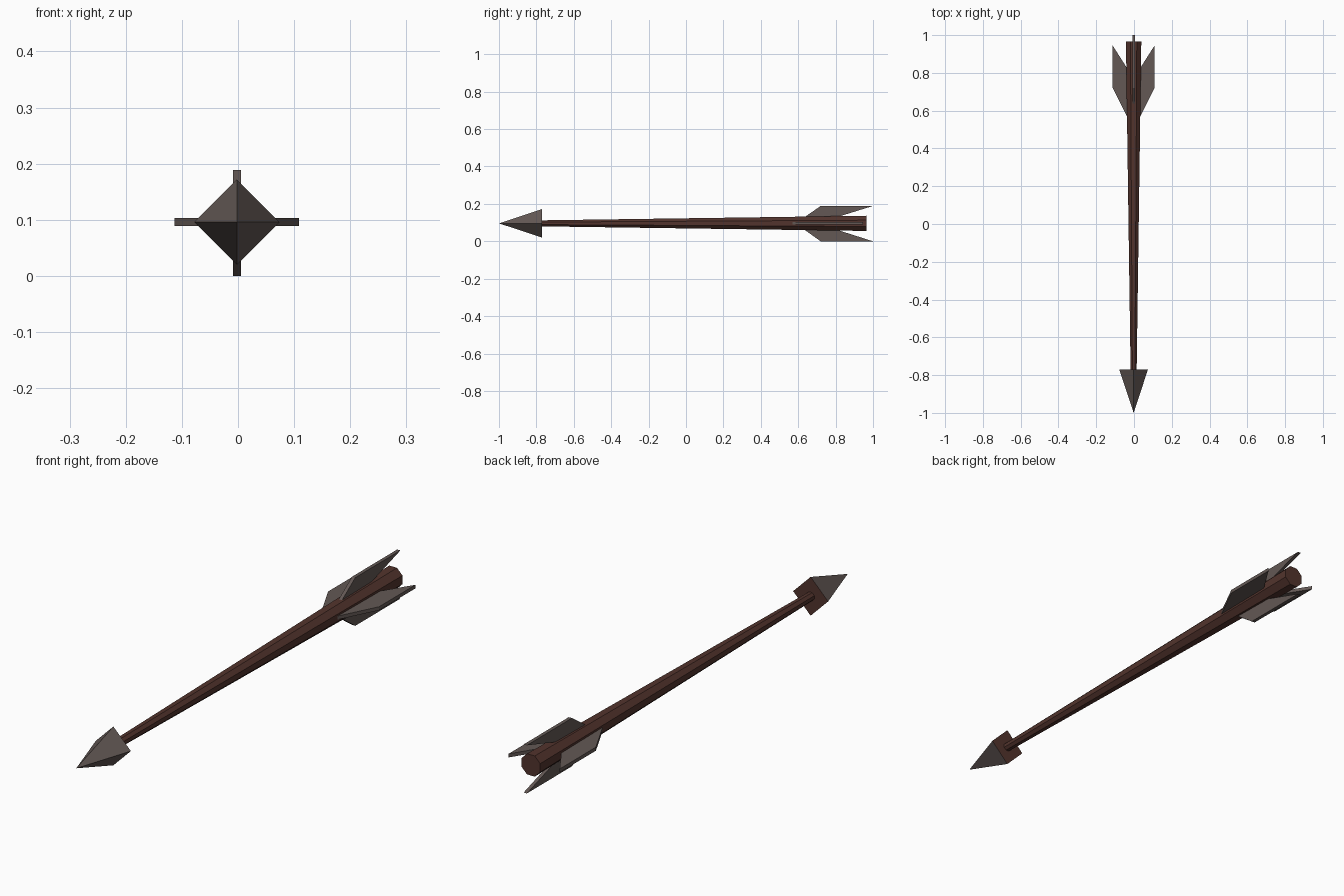
import bpy, bmesh, math
from mathutils import Matrix, Vector

if "Cube" in bpy.data.objects:
    bpy.data.objects.remove(bpy.data.objects["Cube"])

CX, CZ = -0.002, 0.096


def material(name, rgb):
    m = bpy.data.materials.new(name)
    m.diffuse_color = (*rgb, 1)
    m.use_nodes = True
    m.node_tree.nodes["Principled BSDF"].inputs["Base Color"].default_value = m.diffuse_color
    return m


wood = material("dark wood", (0.085, 0.034, 0.026))
metal = material("grey metal", (0.125, 0.098, 0.09))


def finish(bm, name, mats):
    bmesh.ops.recalc_face_normals(bm, faces=bm.faces)
    me = bpy.data.meshes.new(name)
    bm.to_mesh(me)
    bm.free()
    for m in mats:
        me.materials.append(m)
    ob = bpy.data.objects.new(name, me)
    bpy.context.collection.objects.link(ob)
    return ob


def cone(name, sides, r_front, r_back, y0, y1, spin, mats):
    bm = bmesh.new()
    mat = (Matrix.Translation((CX, (y0 + y1) / 2, CZ))
           @ Matrix.Rotation(math.radians(-90), 4, 'X')
           @ Matrix.Rotation(spin, 4, 'Z'))
    bmesh.ops.create_cone(bm, cap_ends=True, segments=sides, radius1=r_front,
                          radius2=r_back, depth=y1 - y0, matrix=mat)
    bmesh.ops.remove_doubles(bm, verts=bm.verts, dist=1e-5)
    return finish(bm, name, mats)


# tapered octagonal shaft
cone("shaft", 8, 0.017, 0.044, -0.80, 0.965, math.pi / 8, [wood])

# four sided arrowhead with a wooden coloured back face
head = cone("arrowhead", 4, 0.0, 0.076, -1.0, -0.77, 0, [metal, wood])
for p in head.data.polygons:
    p.material_index = 1 if p.normal.y > 0.9 else 0


# fletching: flat plates, given as (distance from axis, y)
def fin(name, profile, angle, half=0.007):
    bm = bmesh.new()
    out = Vector((math.cos(angle), 0, math.sin(angle)))
    side = Vector((-out.z, 0, out.x))
    c = Vector((CX, 0, CZ))
    vs = [bm.verts.new(c + out * r + Vector((0, y, 0)) - side * half)
          for r, y in profile]
    f = bm.faces.new(vs)
    ext = bmesh.ops.extrude_face_region(bm, geom=[f], use_keep_orig=True)
    bmesh.ops.translate(bm, vec=side * 2 * half,
                        verts=[e for e in ext["geom"] if isinstance(e, bmesh.types.BMVert)])
    finish(bm, name, [metal])


side_fin = [(0.025, 0.55), (0.111, 0.72), (0.111, 0.945), (0.025, 0.81)]
tall_fin = [(0.025, 0.622), (0.093, 0.72), (0.093, 1.0), (0.025, 0.78)]
fin("right_fin", side_fin, 0)
fin("top_fin", tall_fin, math.pi / 2)
fin("left_fin", side_fin, math.pi)
fin("bottom_fin", [(r * 0.096 / 0.093, y) for r, y in tall_fin], -math.pi / 2)
